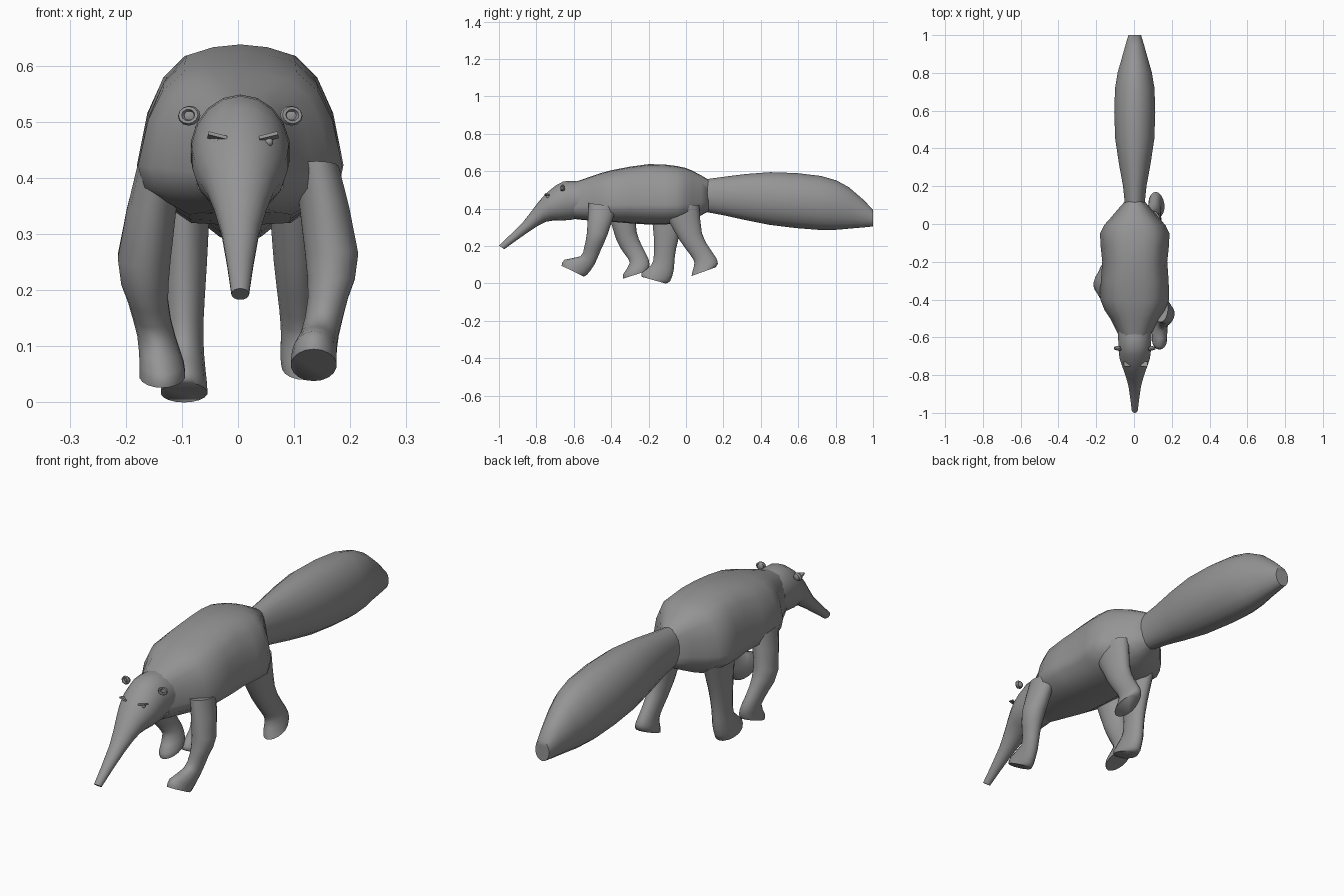
import bpy, bmesh, math
from mathutils import Vector

if "Cube" in bpy.data.objects:
    bpy.data.objects.remove(bpy.data.objects["Cube"])

X0 = 0.004  # body centre line

fur = bpy.data.materials.new("grey fur")
fur.diffuse_color = (0.3, 0.3, 0.3, 1)
fur.use_nodes = True
fur.node_tree.nodes["Principled BSDF"].inputs["Base Color"].default_value = fur.diffuse_color


def finish(obj, name, angle=50):
    obj.name = name
    obj.data.materials.append(fur)
    bpy.ops.object.select_all(action='DESELECT')
    obj.select_set(True)
    bpy.context.view_layer.objects.active = obj
    bpy.ops.object.shade_smooth_by_angle(angle=math.radians(angle))


def refine(rows, steps=2):
    """Smooth curve through the given sections."""
    out = []
    for i in range(len(rows) - 1):
        p0, p1, p2, p3 = (rows[max(0, min(len(rows) - 1, i + k))] for k in (-1, 0, 1, 2))
        for j in range(steps):
            t = j / steps
            out.append([b + .5 * t * (c - a + t * (2 * a - 5 * b + 4 * c - d + t * (3 * (b - c) + d - a)))
                        for a, b, c, d in zip(p0, p1, p2, p3)])
    return out + [rows[-1]]


OVAL = [(math.sin(math.tau * i / 18), math.cos(math.tau * i / 18)) for i in range(18)]


def loft(name, sections, profile=OVAL):
    """Skin rings; a section is (y, z) of one edge, (y, z) of the other, centre x, half width."""
    bm = bmesh.new()
    rings = []
    for ya, za, yb, zb, xc, hw in refine(sections):
        a, b = Vector((xc, ya, za)), Vector((xc, yb, zb))
        mid, half = (a + b) / 2, (a - b) / 2
        rings.append([bm.verts.new(mid + half * v + Vector((hw * u, 0, 0))) for u, v in profile])
    n = len(profile)
    for r, s in zip(rings, rings[1:]):
        for i in range(n):
            bm.faces.new((r[i], r[(i + 1) % n], s[(i + 1) % n], s[i]))
    bm.faces.new(rings[0])
    bm.faces.new(rings[-1])
    bmesh.ops.recalc_face_normals(bm, faces=bm.faces)
    me = bpy.data.meshes.new(name)
    bm.to_mesh(me)
    bm.free()
    obj = bpy.data.objects.new(name, me)
    bpy.context.collection.objects.link(obj)
    finish(obj, name)


def trunk(name, rows, profile=OVAL):
    """Upright sections: y, top, bottom, half width."""
    loft(name, [(y, t, y, b, X0, w) for y, t, b, w in rows], profile)


# Body: domed back, low flanks with a firm lower edge
half = [(.28, .97), (.55, .88), (.76, .64), (.9, .27), (1, -.33), (.95, -.62), (.5, -.97)]
dome = [(0, 1)] + half + [(0, -1)] + [(-u, v) for u, v in reversed(half)]
trunk("body", [(-.60, .54, .345, .08), (-.50, .575, .335, .13), (-.40, .605, .33, .182),
               (-.20, .638, .315, .172), (-.05, .628, .32, .184), (.03, .605, .34, .13),
               (.12, .555, .385, .052)], dome)

# Bushy tail with a flat tip
trunk("tail", [(.06, .55, .39, .05), (.20, .57, .365, .063), (.45, .595, .313, .105),
               (.72, .575, .286, .106), (.87, .515, .293, .072), (1, .395, .305, .034)])

# Head tapering into the long snout
head = [(-1, .203, -.972, .183, .016), (-.87, .33, -.84, .277, .034), (-.79, .435, -.75, .33, .06),
        (-.73, .497, -.68, .336, .082), (-.655, .546, -.615, .34, .088), (-.57, .545, -.57, .35, .09)]
loft("head", [(*s[:4], X0, s[4]) for s in head])


# Legs: front edge and back edge from hip to sole, widths shared by each pair
def leg(name, edges, xs, widths):
    loft(name, [(*e, x, w) for e, x, w in zip(edges, xs, widths)])


front_x = (.14, .167, .16, .146, .136, .135)
front_w = (.04, .048, .036, .034, .04, .041)
hind_w = (.05, .041, .035, .036, .041, .042)

leg("front_leg_forward",
    [(-.52, .43, -.37, .41), (-.53, .27, -.42, .26), (-.545, .19, -.455, .18),
     (-.565, .145, -.49, .10), (-.65, .127, -.53, .046), (-.665, .095, -.55, .038)],
    front_x, front_w)
leg("front_leg_back",
    [(-.43, .43, -.27, .41), (-.375, .24, -.265, .28), (-.33, .16, -.235, .2),
     (-.30, .11, -.2, .13), (-.336, .05, -.197, .09), (-.335, .026, -.205, .068)],
    [-x for x in front_x], front_w)
leg("hind_leg_forward",
    [(-.19, .43, .02, .41), (-.172, .25, -.04, .24), (-.172, .15, -.06, .14),
     (-.185, .1, -.066, .07), (-.237, .056, -.085, .012), (-.235, .035, -.11, 0)],
    [-.096] * 6, hind_w)
leg("hind_leg_back",
    [(-.14, .42, .07, .42), (-.04, .24, .085, .27), (.025, .15, .125, .19),
     (.045, .11, .162, .135), (.034, .062, .17, .105), (.03, .04, .155, .085)],
    [.1 + .004 * i for i in range(6)], hind_w)


def ball(name, radius, location, scale=(1, 1, 1)):
    bpy.ops.mesh.primitive_uv_sphere_add(segments=10, ring_count=6, radius=radius, location=location)
    bpy.context.object.scale = scale
    finish(bpy.context.object, name)


for side, s in (("right", 1), ("left", -1)):
    # Ear: small cupped oval rim with a rounded back
    bpy.ops.mesh.primitive_torus_add(major_segments=12, minor_segments=6, major_radius=.013, minor_radius=.005,
                                     location=(X0 + s * .091, -.66, .511),
                                     rotation=(math.radians(80), 0, s * math.radians(15)))
    bpy.context.object.scale = (1.15, 1, 1.6)
    finish(bpy.context.object, "ear_" + side)
    ball("ear_back_" + side, .014, (X0 + s * .089, -.653, .511), (1.1, .5, 1))
    # Eye and slanted brow
    ball("eye_" + side, .008, (.009 + s * .046, -.738, .464))
    bpy.ops.mesh.primitive_cube_add(size=1, location=(.009 + s * .046, -.742, .473),
                                    rotation=(math.radians(-15), -s * math.radians(14), 0))
    bpy.context.object.scale = (.034, .026, .006)
    finish(bpy.context.object, "brow_" + side, 30)
